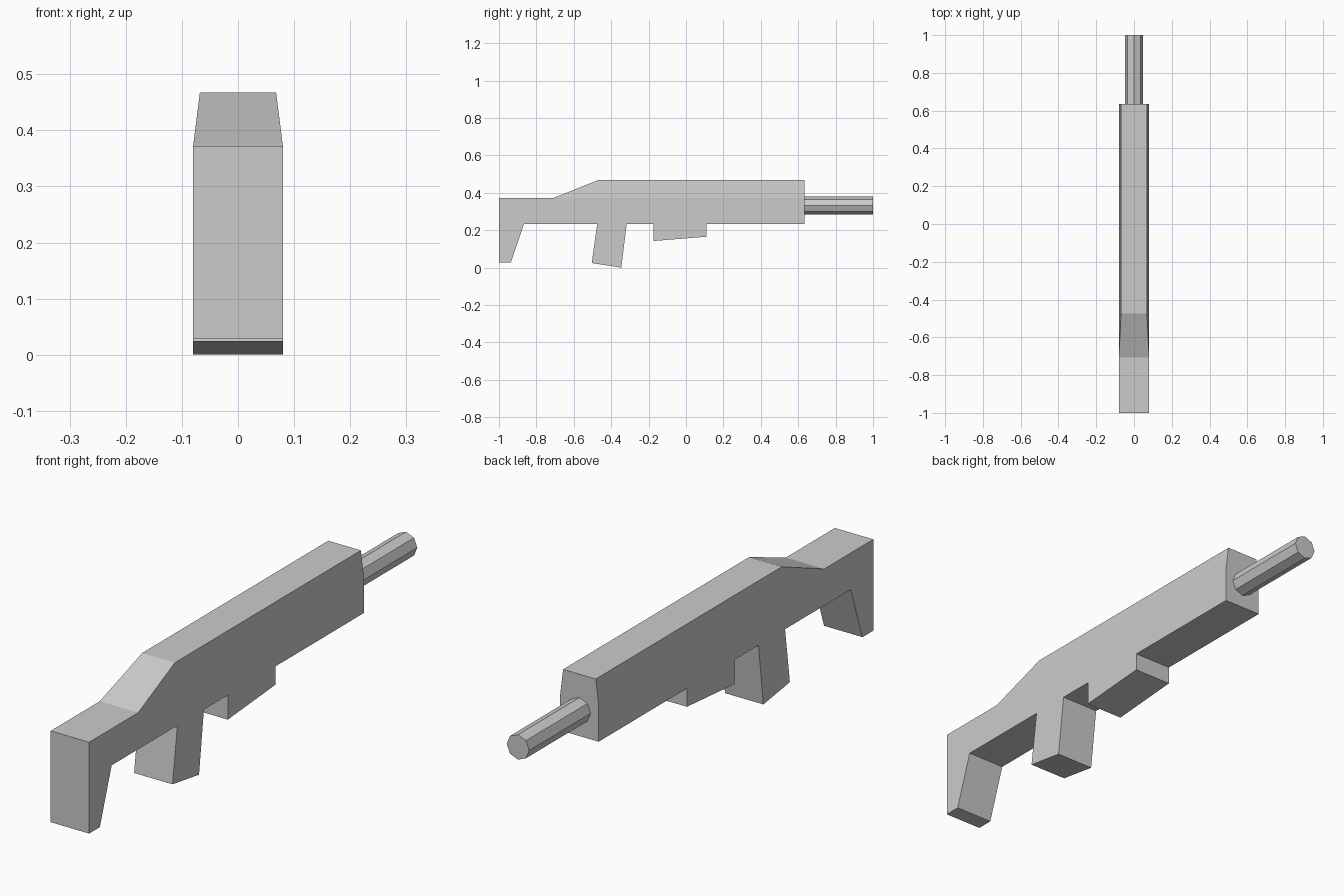
import bpy
import bmesh
import math

cube = bpy.data.objects.get("Cube")
if cube:
    bpy.data.objects.remove(cube)

# Single flat material
grey = bpy.data.materials.new("light_grey")
grey.use_nodes = True
colour = (0.6, 0.6, 0.6, 1)
grey.diffuse_color = colour
grey.node_tree.nodes["Principled BSDF"].inputs["Base Color"].default_value = colour

HALF = 0.08        # half width of the body
HALF_TOP = 0.068   # half width along the tapered top
SHOULDER = 0.372   # height where the taper starts
BELLY = 0.234
TOP = 0.467
BACK = 0.634


def finish(bm, name):
    bmesh.ops.recalc_face_normals(bm, faces=bm.faces)
    mesh = bpy.data.meshes.new(name)
    bm.to_mesh(mesh)
    bm.free()
    mesh.materials.append(grey)
    obj = bpy.data.objects.new(name, mesh)
    bpy.context.collection.objects.link(obj)
    return obj


# Body: side outline (y, z) from the rear shoulder, over the top, round the underside
outline = [
    (BACK, SHOULDER), (BACK, TOP), (-0.473, TOP), (-0.708, SHOULDER),
    (-1, SHOULDER),
    (-1, 0.028), (-0.936, 0.028), (-0.866, BELLY),             # stock
    (-0.475, BELLY), (-0.504, 0.024), (-0.346, 0), (-0.317, BELLY),  # grip
    (-0.175, BELLY), (-0.175, 0.142), (0.109, 0.165), (0.109, BELLY),  # fore block
    (BACK, BELLY),
]
bm = bmesh.new()
sides = []
for sign in (-1, 1):
    ring = [bm.verts.new((sign * (HALF_TOP if z > SHOULDER else HALF), y, z))
            for y, z in outline]
    bm.faces.new(ring[:4])               # tapered upper side
    bm.faces.new([ring[0]] + ring[3:])   # upright lower side
    sides.append(ring)
right, left = sides
for i in range(len(outline)):
    j = (i + 1) % len(outline)
    bm.faces.new((right[i], right[j], left[j], left[i]))
finish(bm, "body")

# Barrel: eight-sided rod running out of the rear face
bm = bmesh.new()
bmesh.ops.create_cone(bm, cap_ends=True, segments=8, radius1=0.047,
                      radius2=0.047, depth=1 - BACK + 0.01)
barrel = finish(bm, "barrel")
barrel.rotation_euler.x = math.pi / 2
barrel.location = (0, (1 + BACK - 0.01) / 2, 0.332)
